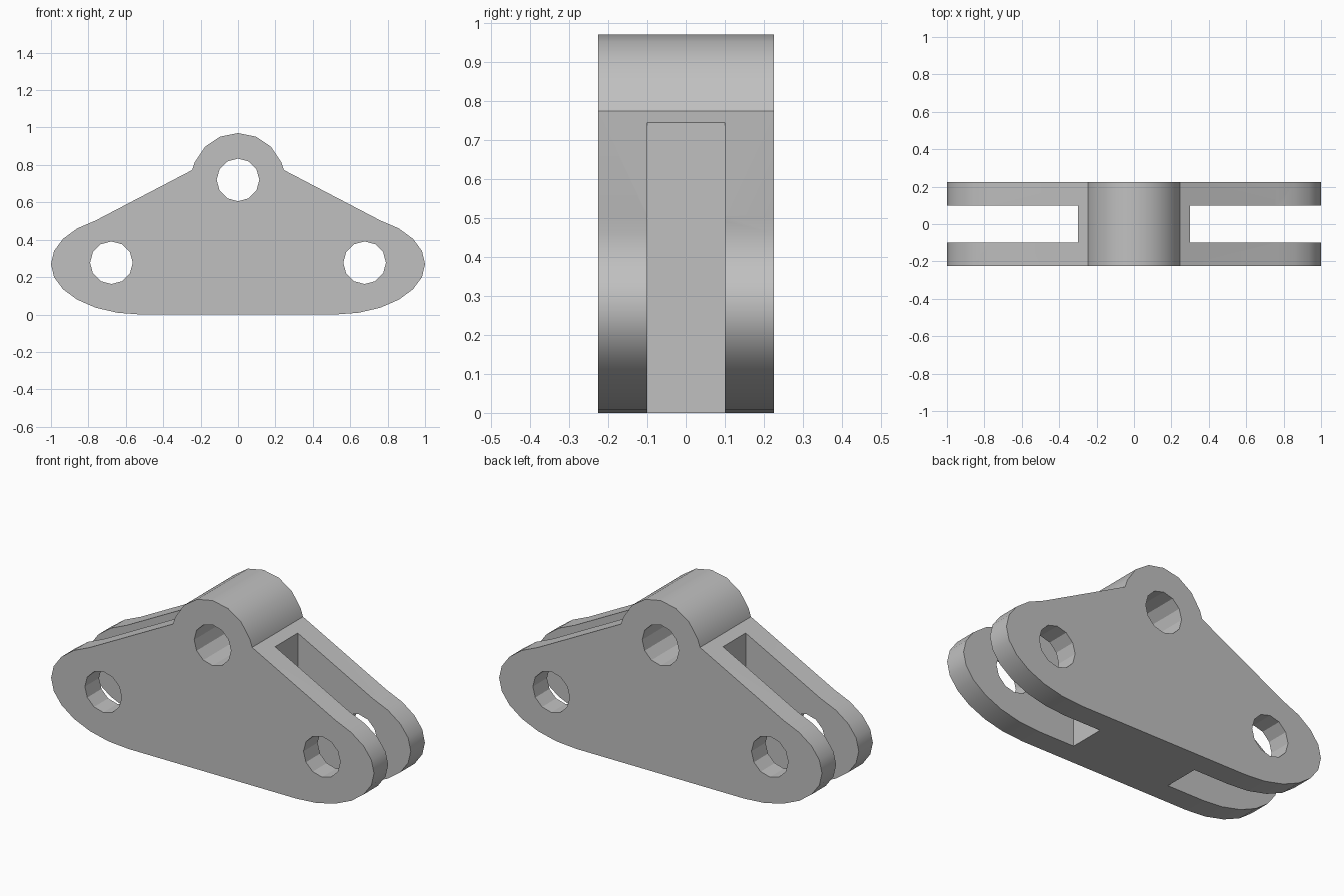
import bpy, bmesh
from math import sin, cos, pi, radians

default = bpy.data.objects.get("Cube")
if default:
    bpy.data.objects.remove(default, do_unlink=True)

DEPTH = 0.45
BOSS_Z, BOSS_R = 0.72, 0.25
END_X, END_Z, END_RX = 0.52, 0.27, 0.48

grey = bpy.data.materials.new("plain_grey")
grey.use_nodes = True
grey.diffuse_color = (0.53, 0.53, 0.53, 1)
grey.node_tree.nodes["Principled BSDF"].inputs["Base Color"].default_value = grey.diffuse_color


def prism(name, outline, depth):
    """Extrude an x-z outline symmetrically along y."""
    bm = bmesh.new()
    face = bm.faces.new([bm.verts.new((x, -depth / 2, z)) for x, z in outline])
    new = bmesh.ops.extrude_face_region(bm, geom=[face])["geom"]
    bmesh.ops.translate(bm, vec=(0, depth, 0),
                        verts=[v for v in new if isinstance(v, bmesh.types.BMVert)])
    bmesh.ops.recalc_face_normals(bm, faces=bm.faces)
    mesh = bpy.data.meshes.new(name)
    bm.to_mesh(mesh)
    bm.free()
    mesh.materials.append(grey)
    obj = bpy.data.objects.new(name, mesh)
    bpy.context.collection.objects.link(obj)
    return obj


def arc(cx, cz, rx, rz, start, stop, steps):
    angles = [radians(start + (stop - start) * i / steps) for i in range(steps + 1)]
    return [(cx + rx * cos(a), cz + rz * sin(a)) for a in angles]


# Half outline: elliptical end, straight shoulder, round boss; then mirrored
half = arc(END_X, END_Z, END_RX, END_Z, -90, 60, 10)
half.append((0.245, 0.773))
half += arc(0, BOSS_Z, BOSS_R, BOSS_R, 22.5, 90, 3)
half[-1] = (0, BOSS_Z + BOSS_R)
outline = half + [(-x, z) for x, z in reversed(half[:-1])]
body = prism("link_bracket", outline, DEPTH)

# Cutters: three pin bores and two fork slots
cutters = []
for name, x, z in (("top_bore", 0, BOSS_Z), ("left_bore", 0.677, 0.277),
                   ("right_bore", -0.677, 0.277)):
    cutters.append(prism(name, arc(x, z, 0.114, 0.114, 0, 330, 11), 1))
for name, side in (("left_slot", 1), ("right_slot", -1)):
    inner, outer = 0.3 * side, 1.2 * side
    cutters.append(prism(name, [(inner, -0.2), (outer, -0.2), (outer, 1.2), (inner, 1.2)], 0.2))

bpy.ops.object.select_all(action='DESELECT')
body.select_set(True)
bpy.context.view_layer.objects.active = body
for cutter in cutters:
    cutter.hide_render = True
    cut = body.modifiers.new(cutter.name, 'BOOLEAN')
    cut.operation = 'DIFFERENCE'
    cut.solver = 'EXACT'
    cut.object = cutter
    bpy.ops.object.modifier_apply(modifier=cut.name)
    bpy.data.objects.remove(cutter, do_unlink=True)

# Smooth rounded ends and boss, crisp bores and edges
bpy.ops.object.shade_smooth_by_angle(angle=radians(28))
